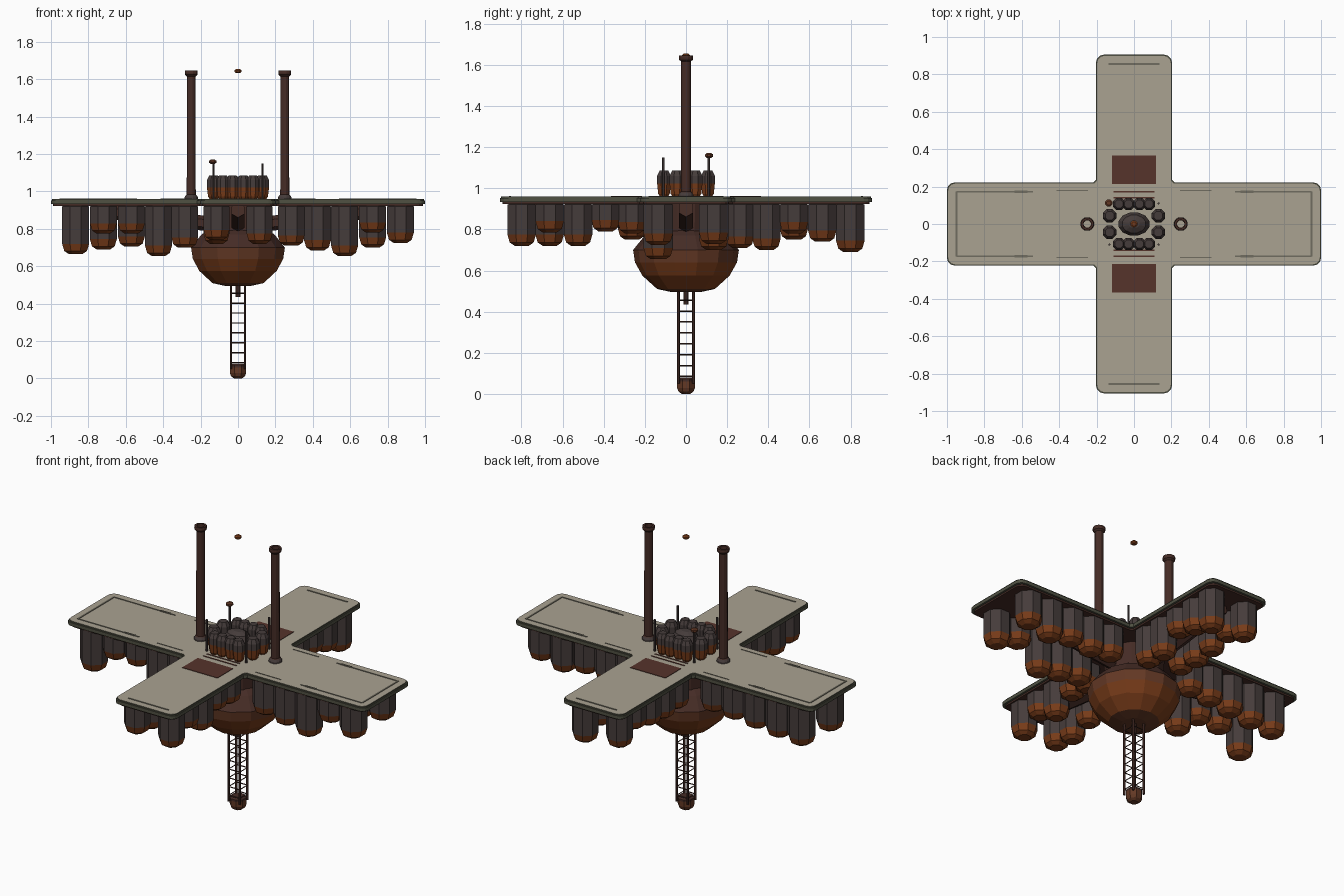
import bpy, bmesh, math
from mathutils import Vector

cube = bpy.data.objects.get("Cube")
if cube:
    bpy.data.objects.remove(cube, do_unlink=True)


def material(name, r, g, b):
    m = bpy.data.materials.new(name)
    m.use_nodes = True
    m.diffuse_color = (r, g, b, 1)
    bsdf = next(n for n in m.node_tree.nodes if n.type == 'BSDF_PRINCIPLED')
    bsdf.inputs["Base Color"].default_value = (r, g, b, 1)
    bsdf.inputs["Roughness"].default_value = 0.8
    return m


DECK = material("weathered deck", 0.40, 0.36, 0.285)
RIM = material("dark green trim", 0.080, 0.082, 0.055)
STRIP = material("worn trim", 0.16, 0.15, 0.115)
GREY = material("dark grey metal", 0.060, 0.045, 0.043)
RUST = material("rust orange", 0.19, 0.045, 0.010)
DULL = material("dull rust", 0.125, 0.040, 0.018)
BROWN = material("dark rust brown", 0.060, 0.025, 0.019)
HATCH = material("red brown hatch", 0.092, 0.033, 0.024)


def finish(name, bm, mats):
    bmesh.ops.recalc_face_normals(bm, faces=bm.faces)
    mesh = bpy.data.meshes.new(name)
    bm.to_mesh(mesh)
    bm.free()
    for m in mats:
        mesh.materials.append(m)
    ob = bpy.data.objects.new(name, mesh)
    bpy.context.collection.objects.link(ob)
    return ob


def lathe(bm, profile, at=(0, 0, 0), sides=8, hollow=False):
    """Spin (radius, height) points about z; cap both ends, or join them for a tube."""
    rings = []
    for r, z in profile:
        ring = []
        for i in range(sides):
            a = math.tau * (i + .5) / sides
            ring.append(bm.verts.new((at[0] + r * math.cos(a), at[1] + r * math.sin(a), at[2] + z)))
        rings.append(ring)
    if hollow:
        faces = []
        rings.append(rings[0])
    else:
        faces = [bm.faces.new(rings[0]), bm.faces.new(rings[-1])]
    for lo, hi in zip(rings, rings[1:]):
        for i in range(sides):
            j = (i + 1) % sides
            faces.append(bm.faces.new((lo[i], lo[j], hi[j], hi[i])))
    return faces


def box(bm, centre, size):
    verts = bmesh.ops.create_cube(bm, size=1)["verts"]
    for v in verts:
        v.co = Vector(centre) + Vector([a * b for a, b in zip(v.co, size)])


def bar(bm, a, b, r, sides=5):
    """Straight rod between two points."""
    a, b = Vector(a), Vector(b)
    d = b - a
    verts = bmesh.ops.create_cone(bm, cap_ends=True, segments=sides, radius1=r, radius2=r, depth=d.length)["verts"]
    q = d.to_track_quat('Z', 'Y')
    for v in verts:
        v.co = q @ v.co + (a + b) / 2


def pod(bm, x, y, bottom, top, r, rust, dome):
    """Faceted tank with a rusty lower end and a chamfered top."""
    rust_line = bottom + rust
    prof = [(r * .5, bottom), (r * .84, bottom + rust * .3), (r, rust_line), (r, top - dome), (r * .65, top)]
    for f in lathe(bm, prof, (x, y, 0)):
        f.material_index = 1 if f.calc_center_median().z < rust_line else 0


# Cross-shaped deck with rounded outer corners, dark edge and stepped rim
def cross_outline(ax, ay, bx, by, r):
    pts = []
    for sx, sy in ((1, 1), (-1, 1), (-1, -1), (1, -1)):
        part = []
        for cx, cy in ((ax, ay), (bx, by)):
            for k in range(4):
                t = math.pi / 6 * k
                part.append((cx - r + r * math.cos(t), cy - r + r * math.sin(t)))
            if cx == ax:
                part += [(bx + .015, ay), (bx, ay + .015)]
        part = [(sx * x, sy * y) for x, y in part]
        pts += part if sx * sy > 0 else part[::-1]
    return pts


def slab(name, inset, z0, z1, mats):
    bm = bmesh.new()
    pts = cross_outline(1 - inset, .222 - inset, .203 - inset, .905 - inset, .04)
    lo = bm.faces.new([bm.verts.new((x, y, z0)) for x, y in pts])
    up = bmesh.ops.extrude_face_region(bm, geom=[lo])["geom"]
    for v in up:
        if isinstance(v, bmesh.types.BMVert):
            v.co.z = z1
    for f in bm.faces:
        f.material_index = 0 if f.calc_center_median().z > z1 - .001 else 1
    return finish(name, bm, mats)


slab("deck_underside", .012, .922, .936, [RIM, BROWN])
slab("deck_edge", 0, .932, .952, [RIM, RIM])
slab("deck_top", .006, .950, .959, [DECK, RIM])

# Raised border strips and red deck plates
bm = bmesh.new()
for s in (-1, 1):
    box(bm, (s * .95, 0, .959), (.010, .35, .006))
    box(bm, (0, s * .855, .959), (.27, .010, .006))
    for t in (-1, 1):
        box(bm, (s * .745, t * .172, .959), (.41, .008, .006))
        box(bm, (s * .605, t * .172, .960), (.07, .012, .006))
        box(bm, (s * .33, t * .18, .959), (.17, .005, .005))
finish("deck_border_strips", bm, [STRIP])
bm = bmesh.new()
for s in (-1, 1):
    box(bm, (0, s * .29, .959), (.236, .15, .006))
    for y in (.14, .172):
        box(bm, (0, s * y, .959), (.22, .007, .006))
finish("deck_hatches", bm, [HATCH])

# Hanging tanks: bottoms listed from hub outward, for each row of each arm
stations = (.285, .425, .57, .72, .868)
x_rows = {(1, -1): (.71, .685, .655, .78, .725), (1, 1): (.74, .72, .73, .70, .73),
          (-1, -1): (.70, .655, .775, .775, .665), (-1, 1): (.73, .72, .705, .69, .68)}
y_rows = {(1, 1): (.71, .70, .78, .74, .69), (-1, 1): (.75, .74, .75, .78, .72),
          (1, -1): (.78, .79, .72, .785, .72), (-1, -1): (.75, .79, .76, .72, .74)}
bm = bmesh.new()
for (s, t), row in x_rows.items():
    for d, z in zip(stations, row):
        pod(bm, s * d, t * .135, z, .93, .078, .055, .01)
for (s, t), row in y_rows.items():
    for d, z in zip(stations, row):
        pod(bm, s * .115, t * d * .92, z, .93, .075, .055, .01)
finish("hanging_tanks", bm, [GREY, RUST])

# Spokes under the arms
bm = bmesh.new()
for dx, dy in ((1, 0), (-1, 0), (0, 1), (0, -1)):
    bar(bm, (dx * .1, dy * .1, .82), (dx * .75, dy * .75, .90), .04, 6)
finish("arm_spokes", bm, [BROWN])

# Central bowl with a darker upper band, and hub
bm = bmesh.new()
bowl = [(.07, .495), (.14, .51), (.212, .575), (.248, .64), (.257, .70), (.20, .77), (.15, .80)]
for f in lathe(bm, bowl, sides=14):
    z = f.calc_center_median().z
    f.material_index = 2 if z > .70 else 1 if z > .64 or z < .52 else 0
finish("central_bowl", bm, [RUST, DULL, BROWN])
bm = bmesh.new()
lathe(bm, [(.16, .76), (.17, .93)], sides=12)
finish("central_hub", bm, [BROWN])

# Ladder mast below the bowl
bm = bmesh.new()
w = .037
corners = [(w, w), (-w, w), (-w, -w), (w, -w)]
for i, (x, y) in enumerate(corners):
    nx, ny = corners[(i + 1) % 4]
    bar(bm, (x, y, .05), (x, y, .52), .007, 6)
    for k in range(8):
        z = .085 + k * .053
        bar(bm, (x, y, z), (nx, ny, z), .0035, 4)
finish("ladder_mast", bm, [BROWN])
bm = bmesh.new()
lathe(bm, [(.014, .435), (.014, .50)])
finish("mast_stub", bm, [BROWN])
bm = bmesh.new()
for f in lathe(bm, [(.022, 0), (.04, .012), (.047, .03), (.047, .06), (.047, .072), (.038, .08)]):
    f.material_index = 1 if f.calc_center_median().z > .06 else 0
finish("mast_foot", bm, [DULL, BROWN])

# Twin open chimneys with flanges
for s, name in ((1, "left"), (-1, "right")):
    bm = bmesh.new()
    tube = [(.020, .955), (.037, .955), (.037, .968), (.030, .980), (.025, .984), (.024, 1.615),
            (.034, 1.624), (.036, 1.634), (.034, 1.646), (.022, 1.646)]
    for f in lathe(bm, tube, (s * .25, 0, 0), 12, hollow=True):
        f.material_index = 1 if f.calc_center_median().z < .975 else 0
    finish(name + "_chimney", bm, [BROWN, GREY])

# Ring of small rounded tanks around the centre dome
bm = bmesh.new()
for s in (-1, 1):
    for x in (-.08, -.029, .029, .08):
        pod(bm, x, s * .107, .952, 1.085, .036, .07, .025)
    for t in (-1, 1):
        pod(bm, s * .13, t * .044, .952, 1.085, .039, .07, .025)
finish("deck_tank_ring", bm, [GREY, RUST])
bm = bmesh.new()
for f in lathe(bm, [(.07, .955), (.085, .985), (.085, 1.03), (.065, 1.065), (.03, 1.08)], sides=12):
    f.material_index = 1 if f.calc_center_median().z < .99 else 0
for v in bm.verts:
    v.co.y *= .75
finish("deck_dome", bm, [GREY, RUST])

# Corner antennas, one with a lamp
bm = bmesh.new()
for s in (-1, 1):
    for t in (-1, 1):
        bar(bm, (s * .132, t * .11, .955), (s * .132, t * .11, 1.15), .006, 6)
finish("corner_antennas", bm, [GREY])
bm = bmesh.new()
lathe(bm, [(.012, 1.147), (.021, 1.154), (.021, 1.164), (.012, 1.17)], (-.135, .112, 0))
finish("antenna_lamp", bm, [DULL])

# Floating beacon
bm = bmesh.new()
lathe(bm, [(.012, 1.632), (.02, 1.639), (.02, 1.648), (.012, 1.654)])
finish("floating_beacon", bm, [RUST])
